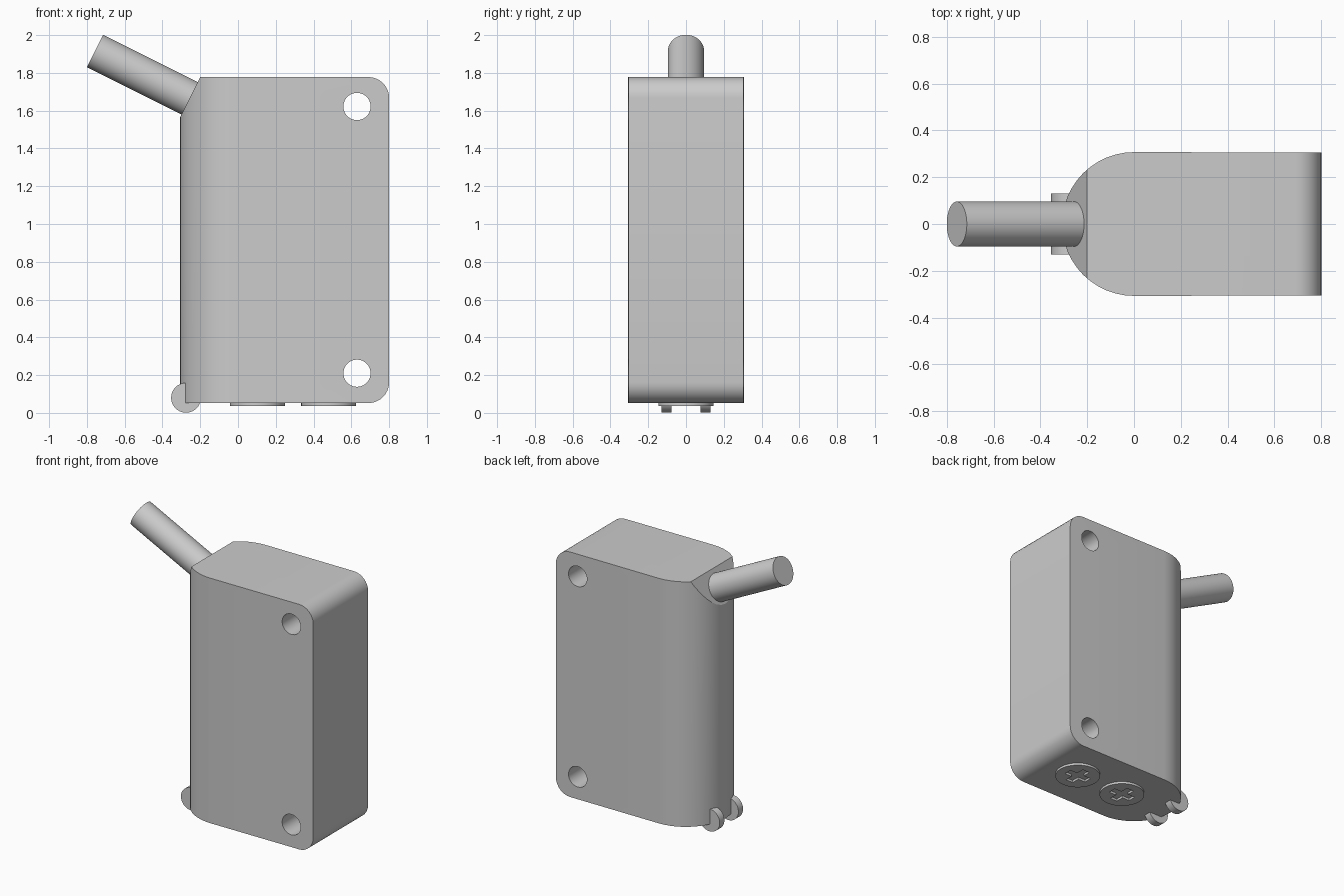
import bpy, bmesh
from math import sin, cos, pi, radians
from mathutils import Vector

if "Cube" in bpy.data.objects:
    bpy.data.objects.remove(bpy.data.objects["Cube"])


def prism(name, pts, to3d, lo, hi):
    """Extrude a 2D outline from lo to hi; to3d places (a, b, depth) in space."""
    bm = bmesh.new()
    face = bm.faces.new([bm.verts.new(to3d(a, b, lo)) for a, b in pts])
    shift = Vector(to3d(0, 0, hi)) - Vector(to3d(0, 0, lo))
    ext = bmesh.ops.extrude_face_region(bm, geom=[face], use_keep_orig=True)
    bmesh.ops.translate(bm, vec=shift,
                        verts=[v for v in ext["geom"] if isinstance(v, bmesh.types.BMVert)])
    bmesh.ops.recalc_face_normals(bm, faces=bm.faces)
    mesh = bpy.data.meshes.new(name)
    bm.to_mesh(mesh)
    bm.free()
    ob = bpy.data.objects.new(name, mesh)
    bpy.context.collection.objects.link(ob)
    return ob


def arc(cx, cy, r, a0, a1, n):
    return [(cx + r * cos(radians(a0 + (a1 - a0) * i / n)),
             cy + r * sin(radians(a0 + (a1 - a0) * i / n))) for i in range(n + 1)]


def circle(cx, cy, r, n=40):
    return arc(cx, cy, r, 0, 360, n)[:-1]


def cut(ob, cutter, op="DIFFERENCE"):
    mod = ob.modifiers.new("cut", "BOOLEAN")
    mod.operation, mod.object, mod.solver = op, cutter, "EXACT"
    bpy.context.view_layer.objects.active = ob
    bpy.ops.object.modifier_apply(modifier=mod.name)
    bpy.data.objects.remove(cutter)


def smooth(ob):
    bpy.ops.object.select_all(action="DESELECT")
    ob.select_set(True)
    bpy.context.view_layer.objects.active = ob
    bpy.ops.object.shade_smooth_by_angle(angle=radians(20))


side = lambda x, z, y: (x, y, z)
plan = lambda x, y, z: (x, y, z)
parts = []

# Housing: side outline with rounded right corners and a chamfer for the cable
outline = ([(-0.4, 0.052)] + arc(0.69, 0.162, 0.11, -90, 0, 8)
           + arc(0.69, 1.668, 0.11, 0, 90, 8) + [(-0.2, 1.778), (-0.4, 1.378)])
housing = prism("housing", outline, side, -0.5, 0.5)
# Plan outline with a half-round nose
nose = arc(0, 0, 0.307, 90, 270, 24) + [(1.0, -0.305), (1.0, 0.305)]
cut(housing, prism("plan_cutter", nose, plan, -0.2, 2.2), "INTERSECT")
# Mounting holes
for z in (0.21, 1.622):
    cut(housing, prism("hole_cutter", circle(0.63, z, 0.072), side, -0.6, 0.6))
parts.append(housing)

# Cable leaving at right angles to the chamfer
start, end = Vector((-0.235, 0, 1.655)), Vector((-0.757, 0, 1.916))
d = (end - start).normalized()
u, v = Vector((0, 1, 0)), d.cross(Vector((0, 1, 0)))
parts.append(prism("cable", circle(0, 0, 0.096),
                   lambda a, b, t: start + u * a + v * b + d * t, 0, (end - start).length))

# Adjustment screws with cross recesses underneath
L, W = 0.085, 0.028
for i, x in enumerate((0.103, 0.48)):
    screw = prism(f"screw_{i + 1}", circle(x, 0, 0.146), plan, 0.036, 0.0515)
    cross = [(W, L), (W, W), (L, W), (L, -W), (W, -W), (W, -L),
             (-W, -L), (-W, -W), (-L, -W), (-L, W), (-W, W), (-W, L)]
    cut(screw, prism("cross_cutter", [(x + a, b) for a, b in cross], plan, 0.0, 0.1))
    parts.append(screw)

# Pair of round lugs at the bottom of the nose
for name, y in (("front_lug", -0.13), ("back_lug", 0.078)):
    parts.append(prism(name, circle(-0.275, 0.08, 0.079), side, y, y + 0.052))

for ob in parts:
    smooth(ob)
